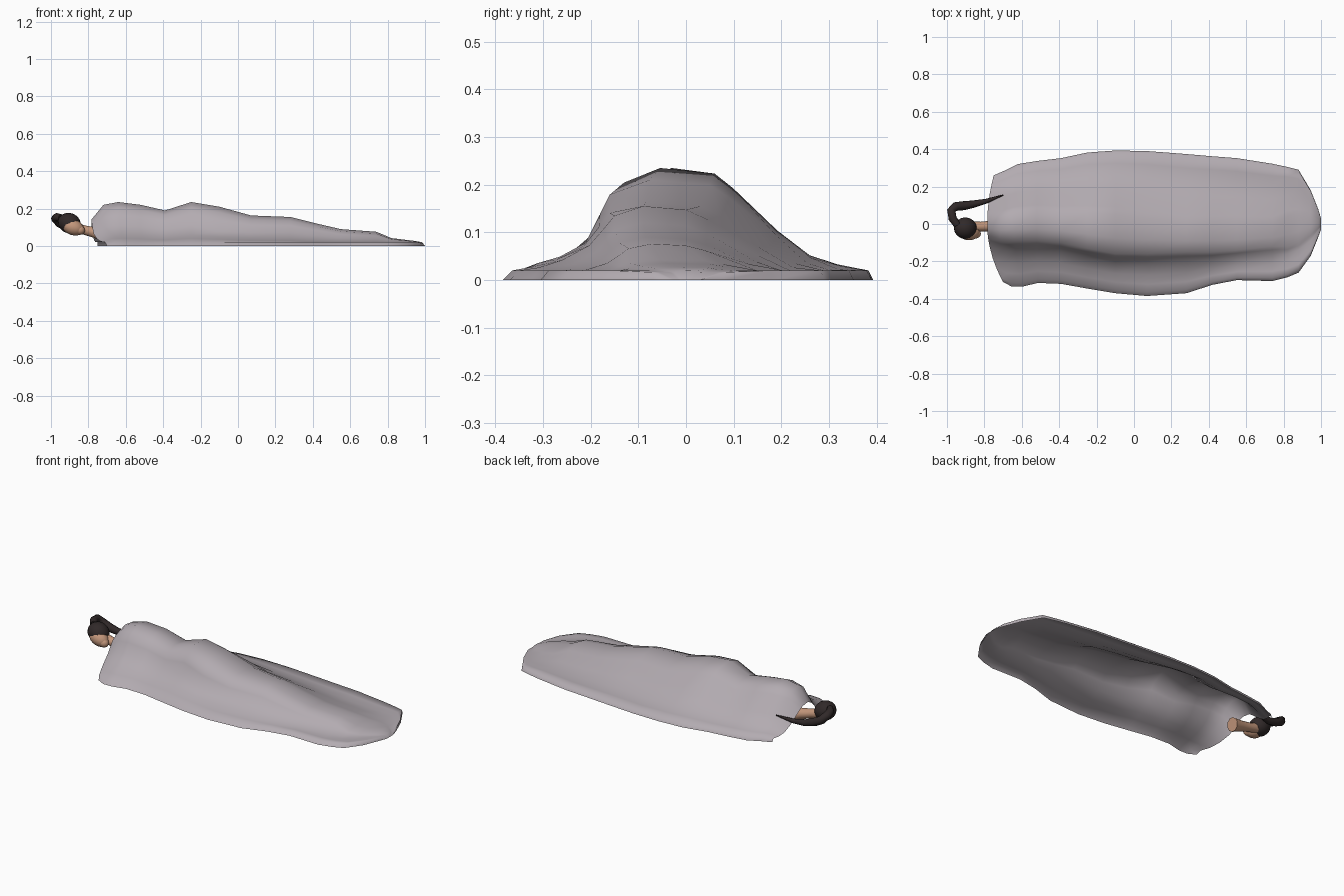
import bpy, bmesh, math
from mathutils import Vector

if "Cube" in bpy.data.objects:
    bpy.data.objects.remove(bpy.data.objects["Cube"])


def material(name, rgb):
    m = bpy.data.materials.new(name)
    m.diffuse_color = (*rgb, 1)
    m.use_nodes = True
    m.node_tree.nodes["Principled BSDF"].inputs["Base Color"].default_value = m.diffuse_color
    return m


GREY = material("blanket grey", (0.45, 0.41, 0.44))
SKIN = material("skin", (0.55, 0.31, 0.20))
HAIR = material("dark hair", (0.030, 0.022, 0.022))


def finish(ob, mat, angle=60):
    ob.data.materials.append(mat)
    bpy.ops.object.select_all(action='DESELECT')
    ob.select_set(True)
    bpy.context.view_layer.objects.active = ob
    bpy.ops.object.shade_smooth_by_angle(angle=math.radians(angle))


def ball(name, loc, size, rot, mat):
    bpy.ops.mesh.primitive_uv_sphere_add(segments=16, ring_count=10, location=loc, rotation=rot)
    ob = bpy.context.object
    ob.name = name
    ob.scale = size
    finish(ob, mat)


def tube(name, points, mat, sides=8):
    """Tapered tube through points (x, y, z, radius)."""
    bm = bmesh.new()
    pos = [Vector(p[:3]) for p in points]
    rings = []
    for i, p in enumerate(pos):
        d = (pos[min(i + 1, len(pos) - 1)] - pos[max(i - 1, 0)]).normalized()
        a = d.cross(Vector((0, 0, 1))).normalized()
        b = a.cross(d)
        r = points[i][3]
        rings.append([bm.verts.new(p + r * (a * math.cos(t) + b * math.sin(t)))
                      for t in (math.tau * k / sides for k in range(sides))])
    for r0, r1 in zip(rings, rings[1:]):
        for k in range(sides):
            n = (k + 1) % sides
            bm.faces.new((r0[k], r0[n], r1[n], r1[k]))
    bm.faces.new(rings[0])
    bm.faces.new(rings[-1])
    bmesh.ops.recalc_face_normals(bm, faces=bm.faces)
    me = bpy.data.meshes.new(name)
    bm.to_mesh(me)
    ob = bpy.data.objects.new(name, me)
    bpy.context.collection.objects.link(ob)
    finish(ob, mat)


# Blanket: x, front hem y, front of ridge, back of ridge, back hem y, height
SECTIONS = [
    (-0.785, -0.31, -0.06, 0.03, 0.26, 0.14),
    (-0.72, -0.335, -0.08, 0.04, 0.285, 0.22),
    (-0.64, -0.335, -0.09, 0.06, 0.32, 0.235),
    (-0.52, -0.315, -0.09, 0.07, 0.337, 0.22),
    (-0.39, -0.32, -0.10, 0.06, 0.352, 0.19),
    (-0.25, -0.345, -0.13, 0.06, 0.382, 0.235),
    (-0.10, -0.37, -0.16, 0.05, 0.393, 0.21),
    (0.07, -0.385, -0.16, 0.03, 0.39, 0.163),
    (0.28, -0.37, -0.15, 0.00, 0.374, 0.155),
    (0.42, -0.325, -0.15, 0.00, 0.362, 0.12),
    (0.55, -0.30, -0.14, 0.00, 0.352, 0.09),
    (0.74, -0.305, -0.12, 0.00, 0.322, 0.076),
    (0.82, -0.285, -0.12, 0.04, 0.305, 0.042),
    (0.88, -0.26, -0.10, 0.05, 0.29, 0.035),
    (0.945, -0.17, -0.06, 0.05, 0.18, 0.027),
    (0.985, -0.07, -0.02, 0.02, 0.08, 0.02),
    (1.0, -0.03, -0.01, 0.01, 0.03, 0.0),
]
# Fraction of the span and of the height on each slope
FRONT = [(0, 0), (0.09, 0.09), (0.28, 0.17), (0.5, 0.27), (0.76, 0.47), (0.9, 0.70), (1, 0.87)]
BACK = [(0, 0.95), (0.12, 0.82), (0.41, 0.44), (0.62, 0.22), (0.8, 0.14), (0.97, 0.085), (1, 0)]

bm = bmesh.new()
rows = []
for i, (x, yf, rf, rb, yb, h) in enumerate(SECTIONS):
    profile = [(yf + (rf - yf) * f, z) for f, z in FRONT]
    profile.append((rf + (rb - rf) * 0.4, 1.0))
    profile += [(rb + (yb - rb) * f, z) for f, z in BACK]
    bend = max(0.0, min(1.0, (-0.5 - x) / 0.28))
    row = []
    for y, zf in profile:
        z = max(zf * h, min(0.02, h * 0.8)) if zf > 0 else 0.0
        # hollow under the hip
        if zf > 0:
            z -= 0.022 * math.exp(-((x + 0.08) / 0.12) ** 2 - ((y + 0.22) / 0.045) ** 2)
        # swept corners at the head end
        sx = bend * (0.085 * (y / yf) ** 2 if y < 0 else 0.035 * (y / yb) ** 2)
        row.append(bm.verts.new((x + sx, y, z)))
    rows.append(row)
for a, b in zip(rows, rows[1:]):
    for k in range(len(a) - 1):
        bm.faces.new((a[k], b[k], b[k + 1], a[k + 1]))
me = bpy.data.meshes.new("blanket")
bm.to_mesh(me)
blanket = bpy.data.objects.new("blanket", me)
bpy.context.collection.objects.link(blanket)
finish(blanket, GREY, 80)

# Head lying on its side, tilted down toward the neck
TILT = (0, math.radians(20), 0)
ball("hair_cap", (-0.902, -0.022, 0.122), (0.062, 0.058, 0.054), TILT, HAIR)
ball("face", (-0.882, -0.045, 0.100), (0.060, 0.042, 0.042), TILT, SKIN)
ball("chin", (-0.848, -0.052, 0.086), (0.030, 0.026, 0.026), TILT, SKIN)
tube("neck", [(-0.88, -0.015, 0.10, 0.028), (-0.82, -0.014, 0.085, 0.026),
              (-0.76, -0.012, 0.07, 0.03), (-0.70, -0.01, 0.055, 0.04)], SKIN, 10)

# Ponytail hooking round behind the head and trailing on to the blanket
tube("ponytail", [(-0.945, -0.005, 0.150, 0.020), (-0.970, 0.030, 0.154, 0.022),
                  (-0.977, 0.072, 0.148, 0.023), (-0.955, 0.093, 0.122, 0.024),
                  (-0.910, 0.098, 0.100, 0.024), (-0.860, 0.106, 0.086, 0.020),
                  (-0.790, 0.122, 0.085, 0.013), (-0.700, 0.155, 0.108, 0.003)], HAIR)
